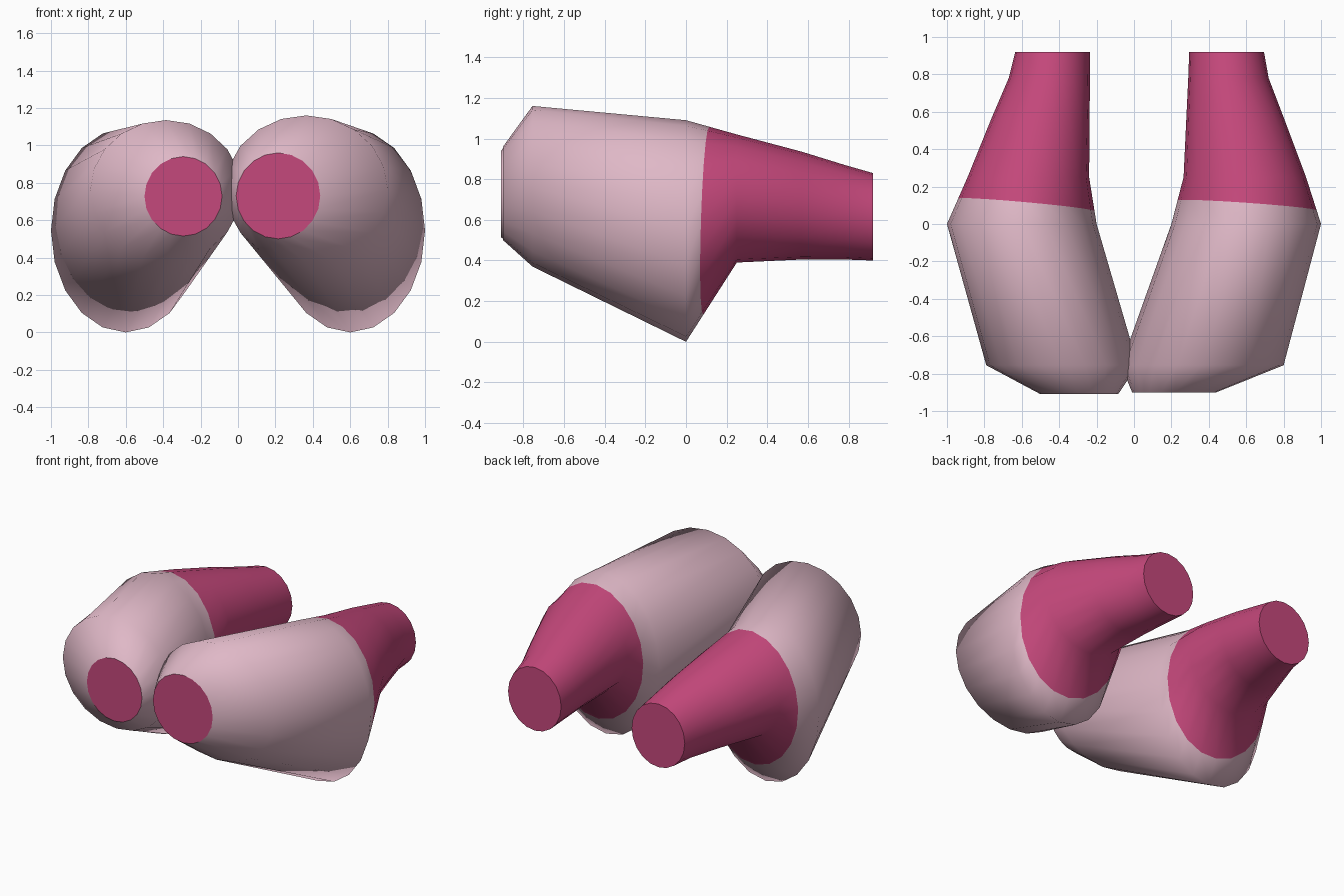
import bpy, bmesh, math
from mathutils import Vector

if "Cube" in bpy.data.objects:
    bpy.data.objects.remove(bpy.data.objects["Cube"])

SIDES = 20


def material(name, rgb):
    m = bpy.data.materials.new(name)
    m.diffuse_color = (*rgb, 1)
    m.use_nodes = True
    m.node_tree.nodes["Principled BSDF"].inputs["Base Color"].default_value = m.diffuse_color
    return m


pale = material("pale pink", (0.74, 0.48, 0.57))
deep = material("deep pink", (0.56, 0.065, 0.20))


def lobe(name, rings, cut_point, cut_normal):
    """Loft elliptical rings (y, x min, x max, z min, z max) into a closed tube."""
    bm = bmesh.new()
    loops = []
    for y, x0, x1, z0, z1 in rings:
        cx, cz, rx, rz = (x0 + x1) / 2, (z0 + z1) / 2, (x1 - x0) / 2, (z1 - z0) / 2
        loops.append([bm.verts.new((cx + rx * math.cos(a), y, cz + rz * math.sin(a)))
                      for a in (2 * math.pi * i / SIDES for i in range(SIDES))])
    for a, b in zip(loops, loops[1:]):
        for i in range(SIDES):
            j = (i + 1) % SIDES
            bm.faces.new((a[i], a[j], b[j], b[i])).smooth = True
    # flat end discs with crisp rims
    for loop in (loops[0], loops[-1]):
        cap = bm.faces.new(loop)
        cap.material_index = 1
        for e in cap.edges:
            e.smooth = False
    bmesh.ops.recalc_face_normals(bm, faces=bm.faces[:])
    # slanted colour border around the tube
    point, normal = Vector(cut_point), Vector(cut_normal).normalized()
    bmesh.ops.bisect_plane(bm, geom=bm.verts[:] + bm.edges[:] + bm.faces[:],
                           plane_co=point, plane_no=normal, dist=1e-5)
    for f in bm.faces:
        if (f.calc_center_median() - point).dot(normal) > 0:
            f.material_index = 1
    me = bpy.data.meshes.new(name)
    bm.to_mesh(me)
    bm.free()
    me.materials.append(pale)
    me.materials.append(deep)
    ob = bpy.data.objects.new(name, me)
    bpy.context.collection.objects.link(ob)
    return ob


# right lobe
lobe("right_lobe", [
    (-0.90, -0.01, 0.44, 0.50, 0.96),
    (-0.755, -0.07, 0.80, 0.37, 1.16),
    (0.00, 0.20, 1.00, 0.00, 1.09),
    (0.25, 0.265, 0.92, 0.39, 1.02),
    (0.57, 0.28, 0.80, 0.405, 0.935),
    (0.78, 0.29, 0.72, 0.405, 0.87),
    (0.92, 0.295, 0.695, 0.40, 0.83)],
    (0.6, 0.10, 0.6), (0.07, 1, -0.03))

# left lobe, slightly slimmer at the front
lobe("left_lobe", [
    (-0.91, -0.50, -0.085, 0.515, 0.94),
    (-0.755, -0.79, 0.02, 0.38, 1.135),
    (0.00, -1.00, -0.20, 0.00, 1.09),
    (0.25, -0.89, -0.24, 0.39, 1.02),
    (0.57, -0.76, -0.237, 0.405, 0.935),
    (0.78, -0.67, -0.236, 0.405, 0.87),
    (0.92, -0.635, -0.235, 0.40, 0.83)],
    (-0.6, 0.105, 0.6), (0.09, 1, -0.03))
